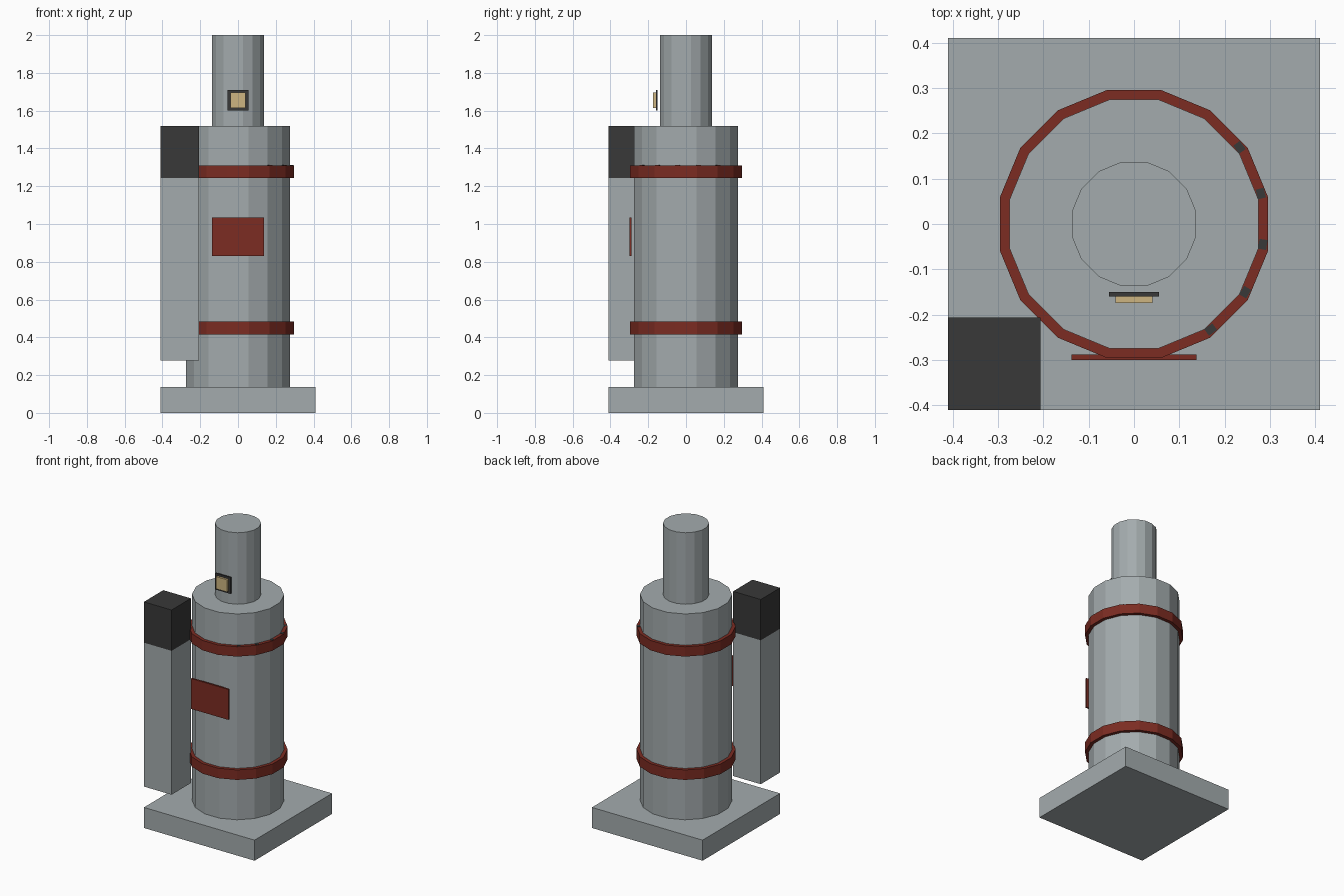
import bpy, bmesh
from math import pi, cos, sin, radians
from mathutils import Matrix, Vector

if "Cube" in bpy.data.objects:
    bpy.data.objects.remove(bpy.data.objects["Cube"], do_unlink=True)

SIDES = 16
HALF_STEP = pi / SIDES


def material(name, rgb):
    mat = bpy.data.materials.new(name)
    mat.use_nodes = True
    mat.diffuse_color = (*rgb, 1)
    mat.node_tree.nodes["Principled BSDF"].inputs["Base Color"].default_value = (*rgb, 1)
    return mat


grey = material("light grey", (0.37, 0.41, 0.42))
red = material("rust red", (0.20, 0.025, 0.016))
dark = material("charcoal", (0.04, 0.04, 0.04))
cream = material("lamp cream", (0.61, 0.46, 0.22))


def finish(bm, name, mat):
    bmesh.ops.recalc_face_normals(bm, faces=bm.faces)
    mesh = bpy.data.meshes.new(name)
    bm.to_mesh(mesh)
    bm.free()
    mesh.materials.append(mat)
    obj = bpy.data.objects.new(name, mesh)
    bpy.context.collection.objects.link(obj)
    return obj


def box(name, mat, low, high):
    low, high = Vector(low), Vector(high)
    bm = bmesh.new()
    place = Matrix.Translation((low + high) / 2) @ Matrix.Diagonal((*(high - low), 1))
    bmesh.ops.create_cube(bm, size=1, matrix=place)
    return finish(bm, name, mat)


def drum(name, mat, radius, bottom, top):
    bm = bmesh.new()
    place = Matrix.Translation((0, 0, (bottom + top) / 2)) @ Matrix.Rotation(HALF_STEP, 4, "Z")
    bmesh.ops.create_cone(bm, cap_ends=True, segments=SIDES, radius1=radius,
                          radius2=radius, depth=top - bottom, matrix=place)
    return finish(bm, name, mat)


def band(name, mat, inner, outer, bottom, top):
    # Faceted hoop with a rectangular section
    bm = bmesh.new()
    section = [(inner, bottom), (outer, bottom), (outer, top), (inner, top)]
    loops = []
    for i in range(SIDES):
        a = HALF_STEP * (2 * i + 1)
        loops.append([bm.verts.new((r * cos(a), r * sin(a), z)) for r, z in section])
    for i in range(SIDES):
        here, there = loops[i], loops[(i + 1) % SIDES]
        for j in range(4):
            k = (j + 1) % 4
            bm.faces.new((here[j], there[j], there[k], here[k]))
    return finish(bm, name, mat)


# Base and main column
box("base_slab", grey, (-0.411, -0.411, 0), (0.411, 0.411, 0.138))
drum("main_column", grey, 0.28, 0.138, 1.52)
drum("upper_column", grey, 0.14, 1.52, 2.0)

# Hoops around the column
band("lower_hoop", red, 0.275, 0.302, 0.416, 0.483)
band("upper_hoop", red, 0.275, 0.302, 1.244, 1.31)

# Small clips on the upper hoop, along the left side
for i in range(5):
    clip = box("hoop_clip", dark, (0.279, -0.011, 1.308), (0.297, 0.011, 1.312))
    clip.rotation_euler.z = radians(-54 + 22.5 * i)

# Side duct with its dark cap
box("side_duct", grey, (-0.411, -0.411, 0.278), (-0.206, -0.206, 1.244))
box("duct_cap", dark, (-0.411, -0.411, 1.244), (-0.206, -0.206, 1.518))

# Front plate and lamp
box("front_plate", red, (-0.138, -0.3, 0.83), (0.138, -0.288, 1.034))
box("lamp_frame", dark, (-0.055, -0.16, 1.6), (0.055, -0.15, 1.71))
box("lamp_glass", cream, (-0.041, -0.174, 1.614), (0.041, -0.16, 1.696))
